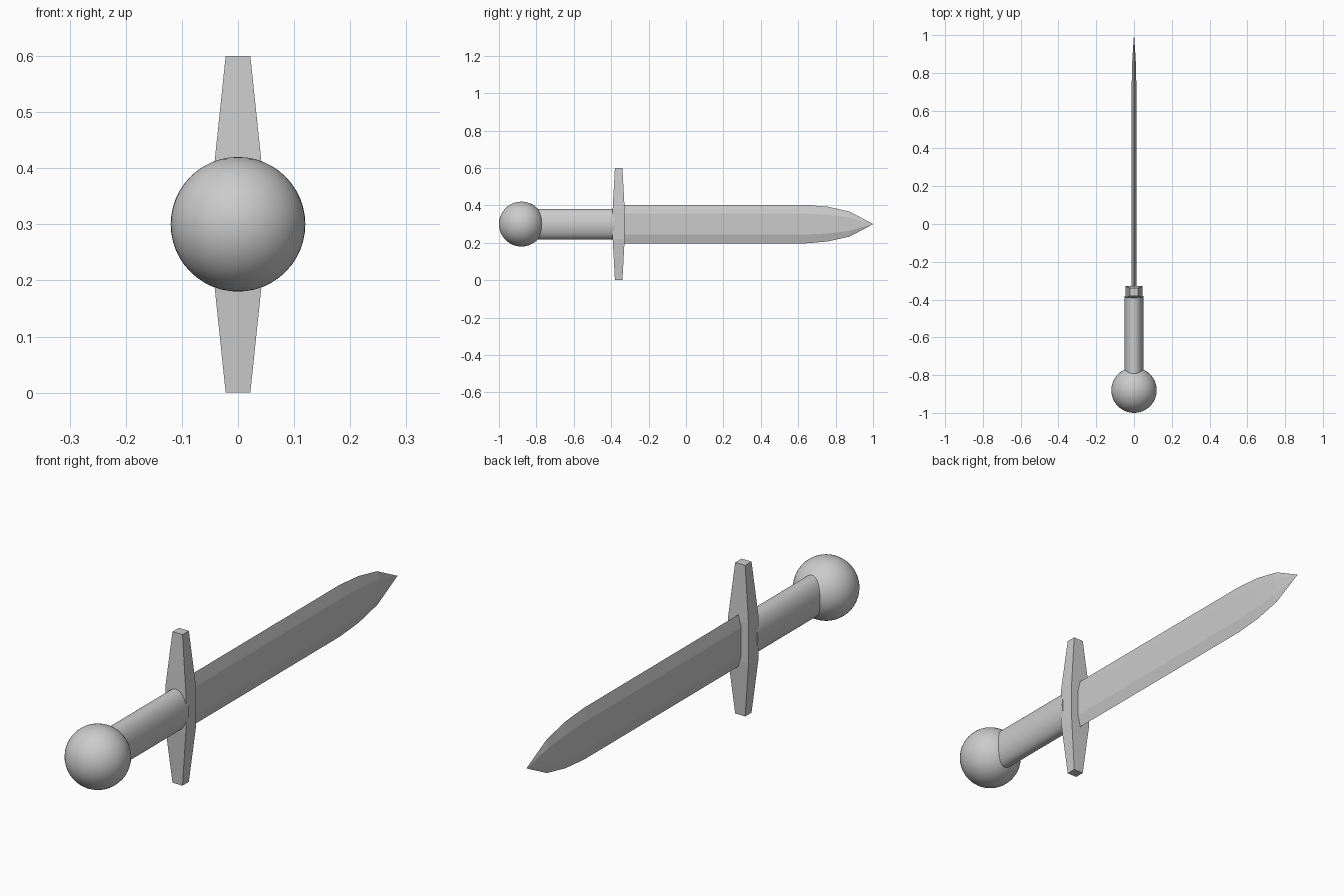
import bpy, bmesh

if "Cube" in bpy.data.objects:
    bpy.data.objects.remove(bpy.data.objects["Cube"])

CZ = 0.3  # height of the sword's long axis


def loft(name, rings):
    """Join equal-length rings of points with quads and cap both ends."""
    bm = bmesh.new()
    loops = [[bm.verts.new(p) for p in ring] for ring in rings]
    n = len(loops[0])
    for a, b in zip(loops, loops[1:]):
        for i in range(n):
            j = (i + 1) % n
            bm.faces.new((a[i], a[j], b[j], b[i]))
    bm.faces.new(loops[0])
    bm.faces.new(loops[-1])
    bmesh.ops.remove_doubles(bm, verts=bm.verts, dist=1e-5)
    bmesh.ops.recalc_face_normals(bm, faces=bm.faces)
    mesh = bpy.data.meshes.new(name)
    bm.to_mesh(mesh)
    bm.free()
    obj = bpy.data.objects.new(name, mesh)
    bpy.context.collection.objects.link(obj)
    return obj


# Pommel: smooth ball
bpy.ops.mesh.primitive_uv_sphere_add(segments=48, ring_count=24, radius=0.12,
                                     location=(0, -0.88, CZ))
bpy.context.object.name = "pommel"
bpy.ops.object.shade_smooth()

# Grip: oval cylinder along y
bpy.ops.mesh.primitive_cylinder_add(vertices=48, radius=1, depth=0.45,
                                    location=(0, -0.605, CZ),
                                    rotation=(1.570796, 0, 0))
grip = bpy.context.object
grip.name = "grip"
grip.scale = (0.05, 0.082, 1)
bpy.ops.object.transform_apply(location=False, rotation=True, scale=True)
bpy.ops.object.shade_smooth_by_angle()

# Crossguard: bar with a straight middle and tapered arms
guard_sections = [(0.0, 0.022, 0.02), (0.22, 0.045, 0.032),
                  (0.38, 0.045, 0.032), (0.6, 0.022, 0.02)]
loft("crossguard", [[(sx * hx, -0.36 + sy * hy, z)
                     for sx, sy in ((-1, -1), (1, -1), (1, 1), (-1, 1))]
                    for z, hx, hy in guard_sections])

# Blade: flat six-sided section narrowing to a point (y, half width, half thickness)
blade_sections = [(-0.36, 0.103, 0.013), (0.64, 0.103, 0.013),
                  (0.757, 0.093, 0.012), (0.874, 0.067, 0.009)]
rings = []
for y, w, t in blade_sections:
    r = w * 0.54
    rings.append([(0, y, CZ + w), (t, y, CZ + r), (t, y, CZ - r),
                  (0, y, CZ - w), (-t, y, CZ - r), (-t, y, CZ + r)])
tip_w, tip_t = 0.001, 0.0004
r = tip_w * 0.54
rings.append([(0, 1, CZ + tip_w), (tip_t, 1, CZ + r), (tip_t, 1, CZ - r),
              (0, 1, CZ - tip_w), (-tip_t, 1, CZ - r), (-tip_t, 1, CZ + r)])
loft("blade", rings)
